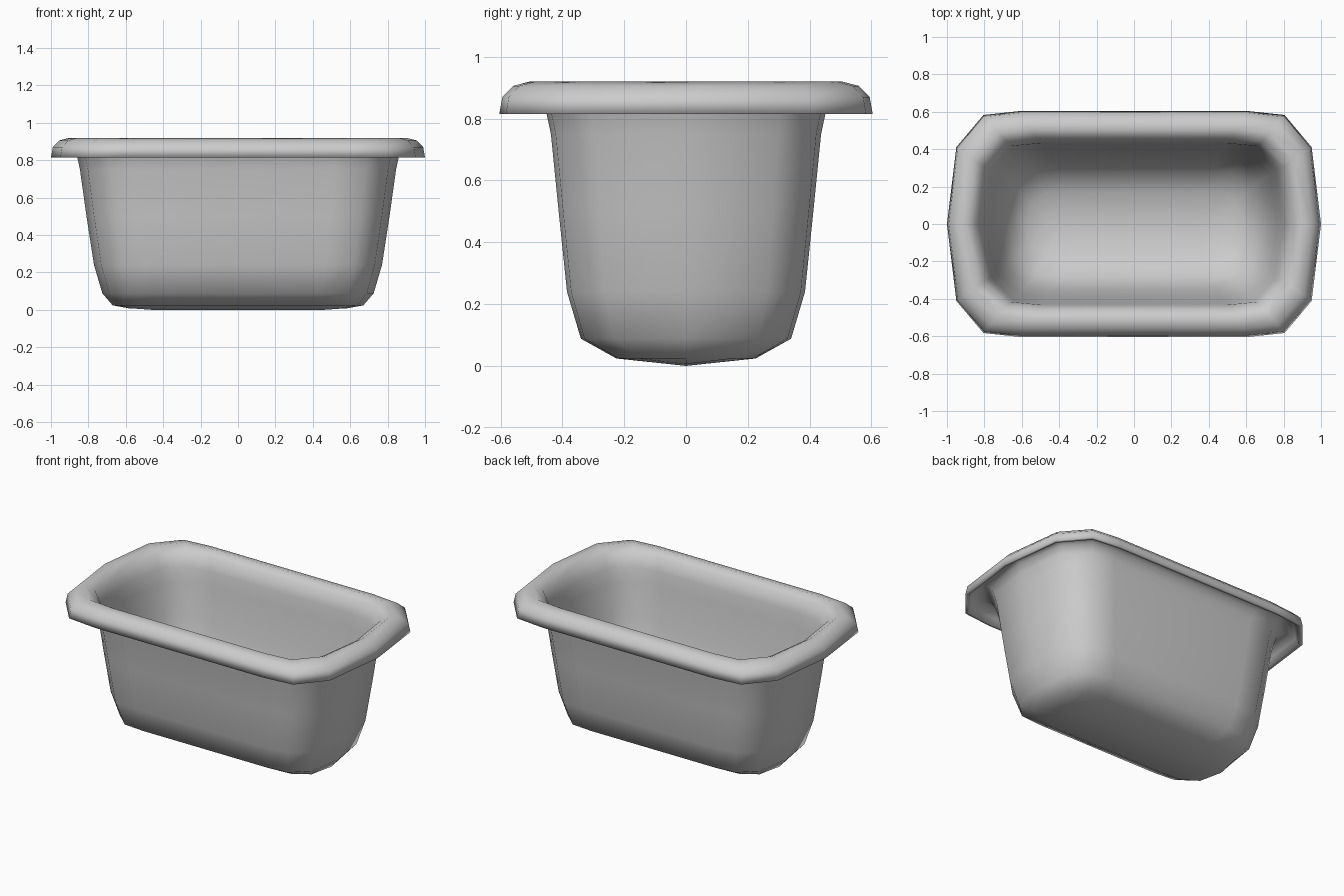
import bpy, bmesh

if "Cube" in bpy.data.objects:
    bpy.data.objects.remove(bpy.data.objects["Cube"])

# Quarter outline as fractions of half length / half width: end middle -> long side
QUARTER = [(1, 0), (.95, .68), (.805, .965), (.61, 1)]


def outline():
    q = QUARTER
    pts = q + [(-x, y) for x, y in reversed(q)]
    return pts + [(-x, -y) for x, y in pts[1:-1]]


# Section as (half length, half width, height), from outside floor round to inside floor
OUTER = [
    (.57, 0, .003), (.67, .225, .024), (.725, .34, .088), (.77, .385, .24),
    (.81, .412, .50), (.845, .437, .75), (.86, .452, .82),
]
RIM = [
    (.877, .475, .868), (.91, .515, .885), (.945, .545, .872), (.963, .568, .85),
    (.98, .585, .815), (1.0, .604, .815), (.99, .594, .87), (.955, .558, .906),
    (.90, .505, .92), (.85, .457, .89), (.815, .432, .81),
]
INNER = [
    (.797, .427, .72), (.765, .388, .50), (.718, .348, .25), (.655, .28, .125),
    (.58, .17, .06), (.48, 0, .04),
]
SECTION = OUTER + RIM + INNER

bm = bmesh.new()
loops = [[bm.verts.new((a * x, b * y, z)) for x, y in outline()]
         for a, b, z in SECTION]
n = len(loops[0])
for one, two in zip(loops, loops[1:]):
    for i in range(n):
        j = (i + 1) % n
        bm.faces.new((one[i], one[j], two[j], two[i]))

# The first and last loops collapse onto the keel lines of the floor
bmesh.ops.remove_doubles(bm, verts=bm.verts, dist=.0005)
for v in bm.verts:
    if v.co.z < .004:
        v.co.z = 0 if abs(v.co.x) < .5 else .006
bmesh.ops.recalc_face_normals(bm, faces=bm.faces)
for f in bm.faces:
    f.smooth = True

mesh = bpy.data.meshes.new("tub")
bm.to_mesh(mesh)
bm.free()
tub = bpy.data.objects.new("tub", mesh)
bpy.context.collection.objects.link(tub)
